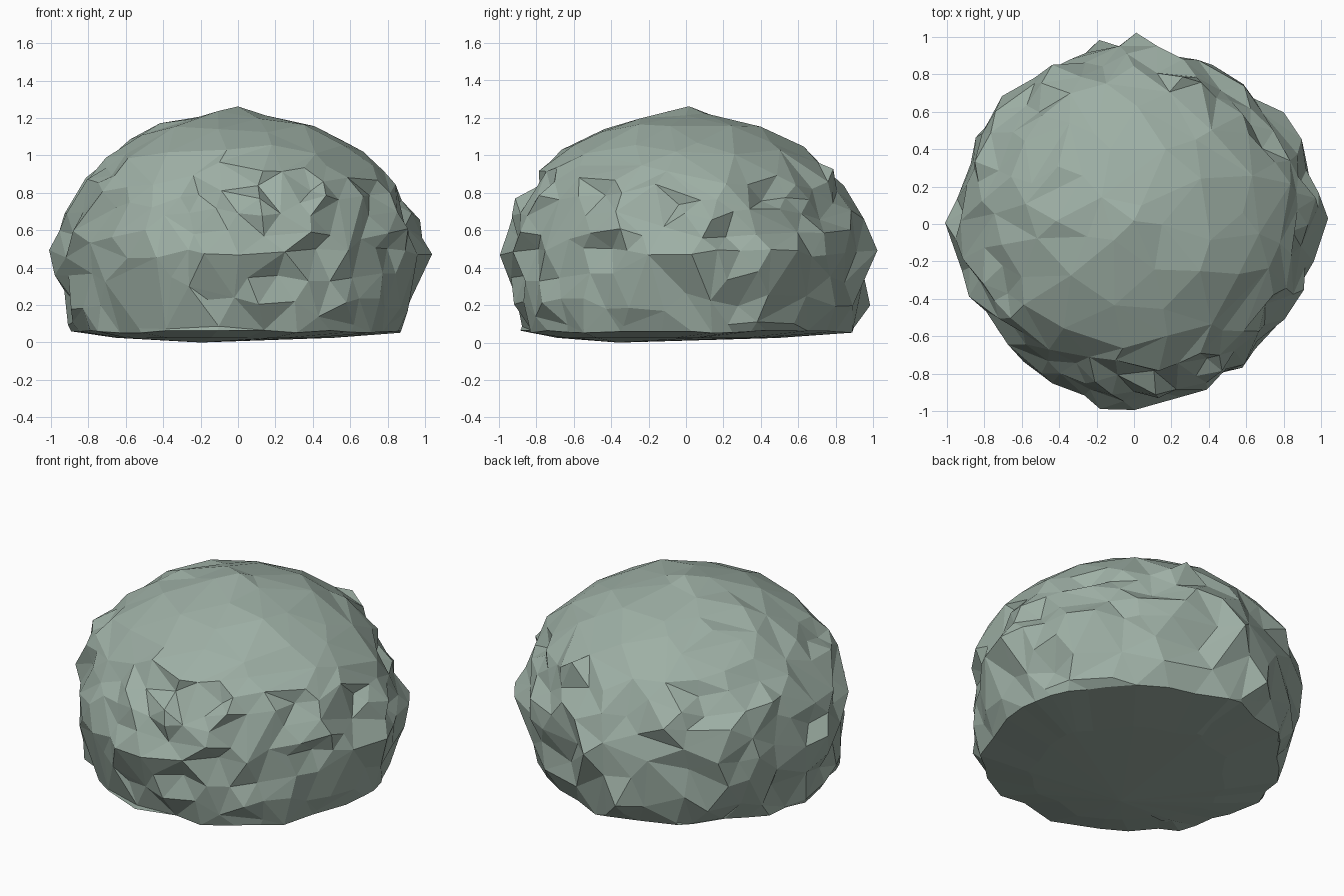
import bpy, bmesh, math, random
from mathutils import Vector

if "Cube" in bpy.data.objects:
    bpy.data.objects.remove(bpy.data.objects["Cube"])

random.seed(5)
WAIST, BASE = 0.485, 0.055
TOP_H, LOW_H = 0.78, 1.1   # upper and lower half-heights of the boulder

stone = bpy.data.materials.new("grey_green_stone")
stone.diffuse_color = (0.34, 0.43, 0.375, 1)
stone.use_nodes = True
stone.node_tree.nodes["Principled BSDF"].inputs["Base Color"].default_value = stone.diffuse_color

bm = bmesh.new()
bmesh.ops.create_icosphere(bm, subdivisions=3, radius=1)

# Main facets: every corner is worn inward a little, the axis points are not
for v in bm.verts:
    d = v.co.normalized()
    if max(abs(c) for c in d) < 0.99:
        wear = 0.982 - random.uniform(0, 0.055)
        if d.z > 0.6:
            wear = 0.958 + random.uniform(-0.008, 0.012)
        v.co = d * wear

# Small chips: split each facet and roughen it, more on the sides than the crown
corners = set(bm.verts)
bmesh.ops.subdivide_edges(bm, edges=bm.edges[:], cuts=1, use_grid_fill=True)
bmesh.ops.triangulate(bm, faces=bm.faces[:])
for v in bm.verts:
    if v not in corners:
        z = v.co.normalized().z
        chip = 0.007 if z > 0.6 else 0.022
        side = Vector([random.uniform(-1, 1) for _ in range(3)]) * chip * 1.5
        v.co = v.co * (1 + random.uniform(-chip, chip)) + side

# Squash into a dome standing on a wide base
for v in bm.verts:
    v.co.z = WAIST + v.co.z * (TOP_H if v.co.z > 0 else LOW_H)

mesh = bpy.data.meshes.new("boulder")
bm.to_mesh(mesh)
bm.free()
boulder = bpy.data.objects.new("boulder", mesh)
bpy.context.collection.objects.link(boulder)

# Merge nearly flat triangles into larger, uneven facets
facets = boulder.modifiers.new("facets", 'DECIMATE')
facets.ratio = 0.6
bpy.context.view_layer.objects.active = boulder
boulder.select_set(True)
bpy.ops.object.modifier_apply(modifier=facets.name)

# Slice off the underside
bm = bmesh.new()
bm.from_mesh(mesh)
bmesh.ops.bisect_plane(bm, geom=bm.verts[:] + bm.edges[:] + bm.faces[:],
                       plane_co=(0, 0, BASE), plane_no=(0, 0, -1), clear_outer=True)
rim = [e for e in bm.edges if e.is_boundary]
bmesh.ops.remove_doubles(bm, verts=list({v for e in rim for v in e.verts}), dist=0.09)

# Ragged rim, closed by a shallow off-centre bulge
rim = [e for e in bm.edges if e.is_boundary]
for v in {v for e in rim for v in e.verts}:
    grow = random.uniform(0.99, 1.03)
    v.co = (v.co.x * grow, v.co.y * grow, BASE + random.uniform(-0.006, 0.012))
under = bmesh.ops.contextual_create(bm, geom=rim)["faces"]
bmesh.ops.inset_region(bm, faces=under, thickness=0.3)
for v in under[0].verts:
    v.co += Vector((-0.06, -0.1, 0))
    v.co.z = 0.025
low = bmesh.ops.poke(bm, faces=under)["verts"][0]
low.co = (-0.2, -0.36, 0)

bmesh.ops.recalc_face_normals(bm, faces=bm.faces)
for f in bm.faces:
    f.smooth = False
bm.to_mesh(mesh)
bm.free()
mesh.materials.append(stone)
